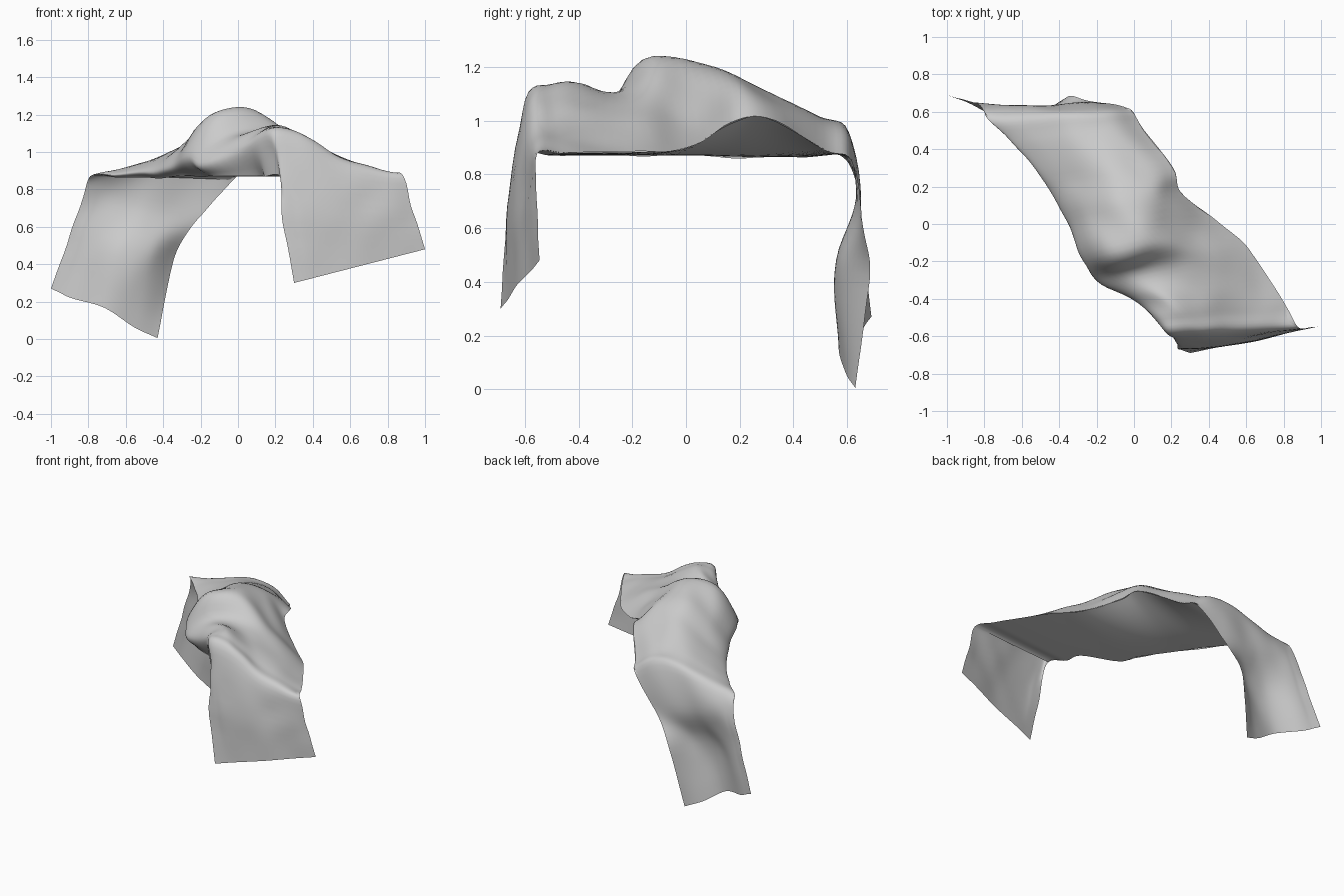
import bpy, bmesh
from mathutils import Vector, noise

if "Cube" in bpy.data.objects:
    bpy.data.objects.remove(bpy.data.objects["Cube"])

# Rows run from the back hem, over the top, to the front hem:
# left edge xyz, right edge xyz, then bulge at the three inner columns
COLS = (0, 0.2, 0.5, 0.78, 1)
back_panel = [
    (-1.0, .69, .27, -.43, .63, .005, -.03, -.09, -.05),
    (-.90, .66, .55, -.345, .68, .42, -.03, -.11, -.10),
    (-.82, .63, .78, -.22, .65, .64, .00, -.01, .00),
]
top_panel = [
    (-.78, .575, .87, -.03, .62, .85, .03, .09, .09),
    (-.66, .45, .865, .04, .52, .89, .07, .13, .11),
    (-.47, .22, .865, .21, .30, 1.01, .11, .18, .12),
    (-.36, .02, .87, .25, .17, .99, .20, .27, .19),
    (-.27, -.20, .87, .45, .01, .90, .33, .34, .16),
    (-.19, -.31, .87, .60, -.12, .885, .22, .23, .14),
    (.00, -.41, .87, .74, -.32, .88, .27, .18, .08),
    (.12, -.51, .87, .82, -.45, .88, .26, .13, .05),
    (.20, -.60, .87, .88, -.555, .875, .19, .08, .02),
]
front_panel = [
    (.23, -.66, .68, .94, -.555, .68, -.02, -.02, -.01),
    (.30, -.69, .30, 1.0, -.545, .48, .00, -.01, .00),
]
# How far the left side swells upward before it tucks under the top
LIFT = (0, .02, .04, .06, .11, .07, .13, .22, .20)


def control_rows(rows, axis, lifts=None):
    out = []
    for i, r in enumerate(rows):
        left, right = Vector(r[0:3]), Vector(r[3:6])
        bulge = (0, *r[6:9], 0)
        row = [left.lerp(right, c) + axis * b for c, b in zip(COLS, bulge)]
        if lifts:
            tuck = left.lerp(right, lifts[i] * 1.2 if i < 7 else .04)
            tuck.z = left.z
            row[0].z += lifts[i]
            row.insert(0, tuck)
        else:
            row.insert(1, row[0].lerp(row[1], .4))
        out.append(row)
    return out


def spline(pts, steps):
    """Smooth curve through all points."""
    p = [pts[0] * 2 - pts[1], *pts, pts[-1] * 2 - pts[-2]]
    out = []
    for i in range(1, len(p) - 2):
        a, b, c, d = p[i - 1:i + 3]
        for k in range(steps):
            t = k / steps
            out.append(0.5 * (2 * b + (c - a) * t + (2 * a - 5 * b + 4 * c - d) * t * t
                              + (3 * b - a - 3 * c + d) * t ** 3))
    return out + [pts[-1].copy()]


def make_sheet(name, columns, wrinkle, up):
    """Grid of points to a smooth sheet with faint wrinkles."""
    bm = bmesh.new()
    last = len(columns[0]) - 1
    verts = []
    for col in columns:
        line = []
        for j, p in enumerate(col):
            fade = min(1, j / 6, (last - j) / 6)
            line.append(bm.verts.new(p + noise.noise_vector(p * 6) * wrinkle * fade))
        verts.append(line)
    for a, b in zip(verts, verts[1:]):
        for j in range(last):
            bm.faces.new((a[j], a[j + 1], b[j + 1], b[j])).smooth = True
    bm.normal_update()
    if sum(f.normal.z for f in bm.faces) * up < 0:
        bmesh.ops.reverse_faces(bm, faces=bm.faces[:])
    mesh = bpy.data.meshes.new(name)
    bm.to_mesh(mesh)
    bm.free()
    bpy.context.collection.objects.link(bpy.data.objects.new(name, mesh))


Y, Z = Vector((0, 1, 0)), Vector((0, 0, 1))
top = control_rows(top_panel, Z, LIFT)
grid = control_rows(back_panel, Y) + top + control_rows(front_panel, Y)
grid[0][3].z += .03  # uneven back hem

# Draped cloth: both hanging ends and the swollen top
across = [spline(row, 7) for row in grid]
columns = [spline(list(col), 6) for col in zip(*across)]
make_sheet("draped_cloth", columns, 0.01, 1)

# Underside: nearly flat layer from the tucked edge to the right edge
N = 14
right_edge, left_edge = columns[-1][18:67], columns[0][18:67]
under = []
for k in range(N + 1):
    t = k / N
    line = [a.lerp(b, t) for a, b in zip(left_edge, right_edge)]
    for p, a, b in zip(line, left_edge, right_edge):
        p.z = a.z + (b.z - a.z) * t * t
    under.append(line)
make_sheet("cloth_underside", under, 0.0, -1)
